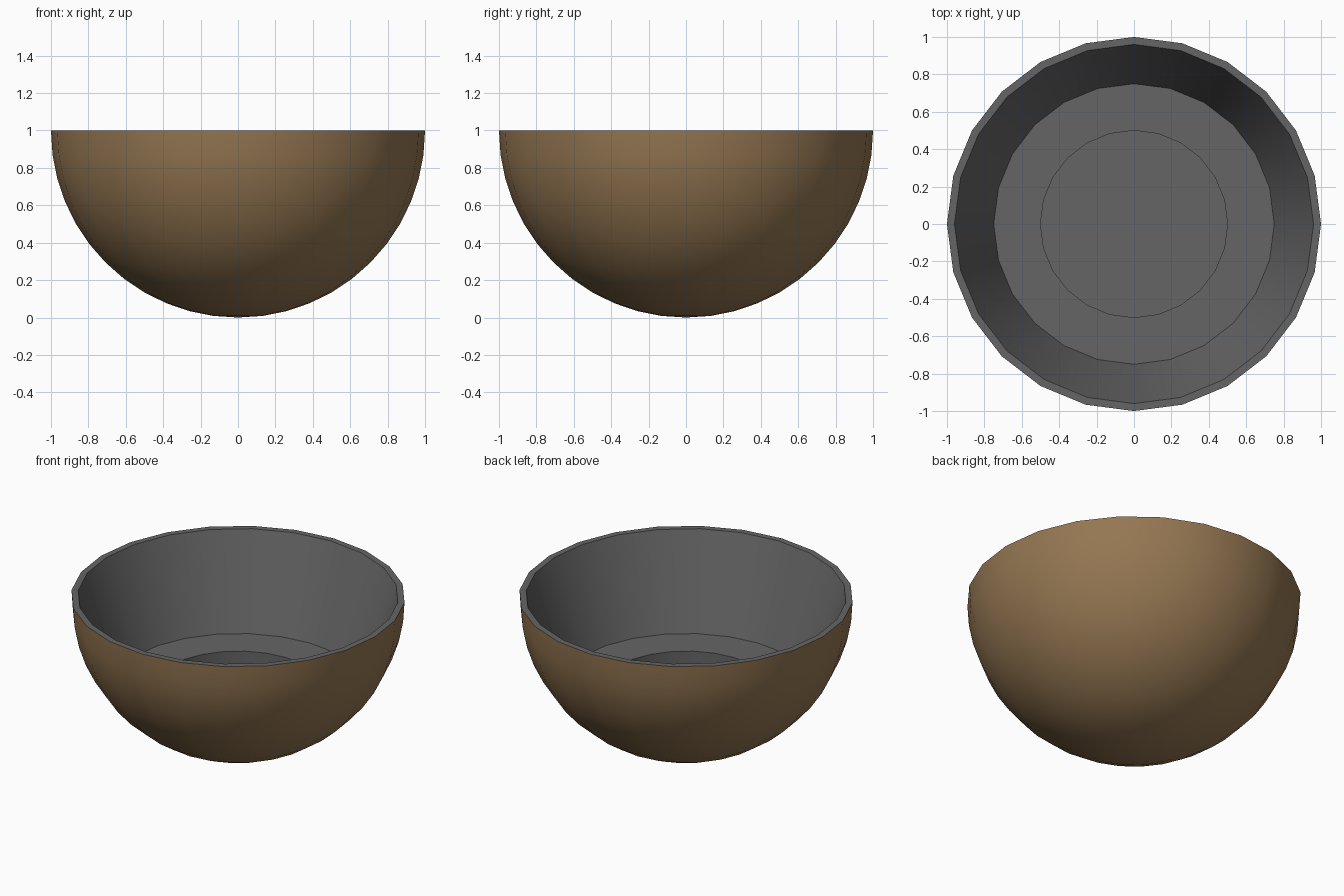
import bpy, bmesh, math

if "Cube" in bpy.data.objects:
    bpy.data.objects.remove(bpy.data.objects["Cube"])

SIDES = 24


def material(name, rgb):
    m = bpy.data.materials.new(name)
    m.diffuse_color = (*rgb, 1)
    m.use_nodes = True
    m.node_tree.nodes["Principled BSDF"].inputs["Base Color"].default_value = m.diffuse_color
    return m


def lathe(name, profile, mat, smooth_angle):
    """Spin a profile of (radius, z) points, running counter-clockwise, round z."""
    bm = bmesh.new()
    rings = []
    for r, z in profile:
        if r < 1e-6:
            rings.append([bm.verts.new((0, 0, z))])
        else:
            rings.append([bm.verts.new((r * math.cos(i * math.tau / SIDES),
                                        r * math.sin(i * math.tau / SIDES), z))
                          for i in range(SIDES)])
    for a, b in zip(rings, rings[1:]):
        for i in range(SIDES):
            j = (i + 1) % SIDES
            if len(a) == 1:
                bm.faces.new((a[0], b[j], b[i]))
            elif len(b) == 1:
                bm.faces.new((a[i], a[j], b[0]))
            else:
                bm.faces.new((a[i], a[j], b[j], b[i]))
    me = bpy.data.meshes.new(name)
    bm.to_mesh(me)
    bm.free()
    me.materials.append(mat)
    ob = bpy.data.objects.new(name, me)
    bpy.context.collection.objects.link(ob)
    bpy.ops.object.select_all(action='DESELECT')
    bpy.context.view_layer.objects.active = ob
    ob.select_set(True)
    bpy.ops.object.shade_smooth_by_angle(angle=math.radians(smooth_angle))
    return ob


brown = material("brown", (0.30, 0.185, 0.085))
grey = material("dark_grey", (0.13, 0.13, 0.13))

# Outer hemisphere, from the bottom pole up to the rim
steps = [math.radians(7.5 * k) for k in range(13)]
lathe("outer_shell", [(math.sin(a), 1 - math.cos(a)) for a in steps], brown, 30)

# Rim, sloping wall, floor and the round recess in the floor
lathe("inner_bowl", [(1, 1), (0.96, 1), (0.75, 0.405), (0.5, 0.405),
                     (0.5, 0.2), (0, 0.2)], grey, 30)
